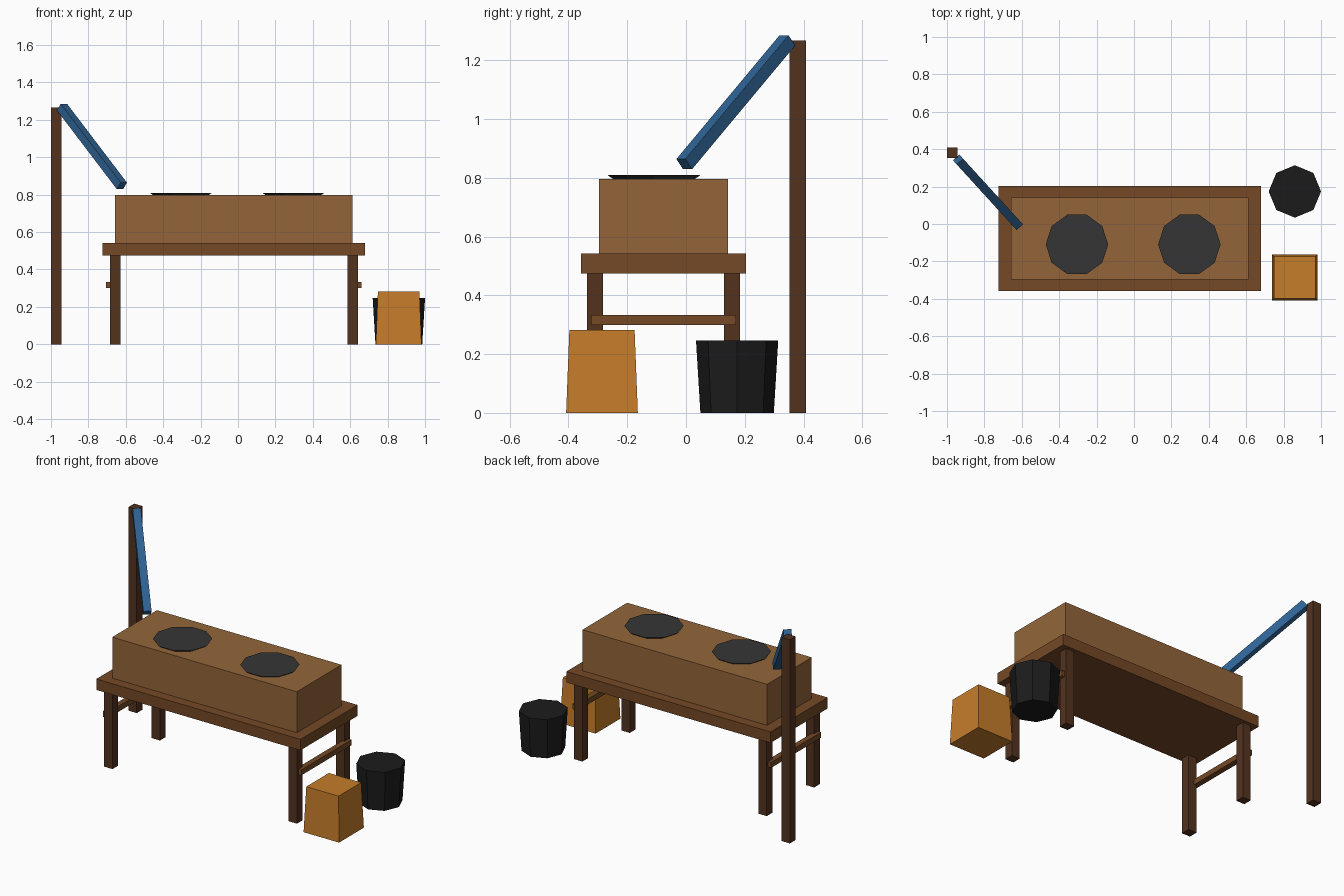
import bpy
import math
from mathutils import Vector

if "Cube" in bpy.data.objects:
    bpy.data.objects.remove(bpy.data.objects["Cube"])


def material(name, r, g, b):
    m = bpy.data.materials.new(name)
    m.diffuse_color = tuple((c / 255) ** 2.2 for c in (r, g, b)) + (1,)
    m.use_nodes = True
    m.node_tree.nodes["Principled BSDF"].inputs["Base Color"].default_value = m.diffuse_color
    return m


DARK_WOOD = material("dark_wood", 84, 54, 36)
MID_WOOD = material("mid_wood", 116, 74, 42)
LIGHT_WOOD = material("light_wood", 146, 101, 60)
BLUE = material("blue", 50, 98, 145)
IRON = material("iron", 56, 56, 56)
BLACK = material("black", 33, 33, 33)
ORANGE = material("orange", 196, 124, 46)


def box(name, x, y, z, mat):
    """Box from (min, max) ranges along each axis."""
    bpy.ops.mesh.primitive_cube_add(size=1, location=[sum(r) / 2 for r in (x, y, z)])
    ob = bpy.context.object
    ob.name = name
    for v in ob.data.vertices:
        v.co = Vector([c * (r[1] - r[0]) for c, r in zip(v.co, (x, y, z))])
    ob.data.materials.append(mat)
    return ob


def frustum(name, sides, r_bottom, r_top, centre, z, mat, first_corner):
    """Capped, tapered prism with its first corner at the given angle."""
    bpy.ops.mesh.primitive_cone_add(vertices=sides, radius1=r_bottom, radius2=r_top,
                                    depth=z[1] - z[0], location=(*centre, sum(z) / 2),
                                    rotation=(0, 0, first_corner - math.pi / 2))
    ob = bpy.context.object
    ob.name = name
    ob.data.materials.append(mat)
    return ob


# Table and stove body
box("table_top", (-0.725, 0.68), (-0.357, 0.204), (0.474, 0.542), MID_WOOD)
box("stove_body", (-0.658, 0.612), (-0.296, 0.143), (0.542, 0.797), LIGHT_WOOD)

# Legs and side rails, mirrored about the table centre
MID_X = -0.0215
for side, s in (("left", -1), ("right", 1)):
    leg_x = sorted((MID_X + s * 0.606, MID_X + s * 0.663))
    for end, y in (("front", (-0.337, -0.282)), ("back", (0.129, 0.184))):
        box(f"{end}_{side}_leg", leg_x, y, (0, 0.474), DARK_WOOD)
    rail_x = sorted((MID_X + s * 0.648, MID_X + s * 0.683))
    box(f"{side}_rail", rail_x, (-0.323, 0.17), (0.3, 0.334), MID_WOOD)

# Shallow flared hot plates
for side, x in (("left", -0.305), ("right", 0.296)):
    frustum(f"{side}_hot_plate", 10, 0.14, 0.167, (x, -0.109), (0.792, 0.81), IRON, 0)

# Post and slanted bar
box("post", (-1, -0.944), (0.353, 0.408), (0, 1.267), DARK_WOOD)
top, low = Vector((-0.941, 0.345, 1.268)), Vector((-0.621, -0.006, 0.847))
half, axis = 0.023, low - top
bar = box("slanted_bar", (-half, half), (-half, half),
          (-axis.length / 2, axis.length / 2), BLUE)
bar.location = (top + low) / 2
bar.rotation_euler = axis.to_track_quat('Z', 'Y').to_euler()

# Bucket and crate beside the table
frustum("bucket", 8, 0.125, 0.14, (0.86, 0.174), (0, 0.247), BLACK, 0)
frustum("crate", 4, 0.122 * math.sqrt(2), 0.111 * math.sqrt(2),
        (0.859, -0.286), (0, 0.282), ORANGE, math.pi / 4)
